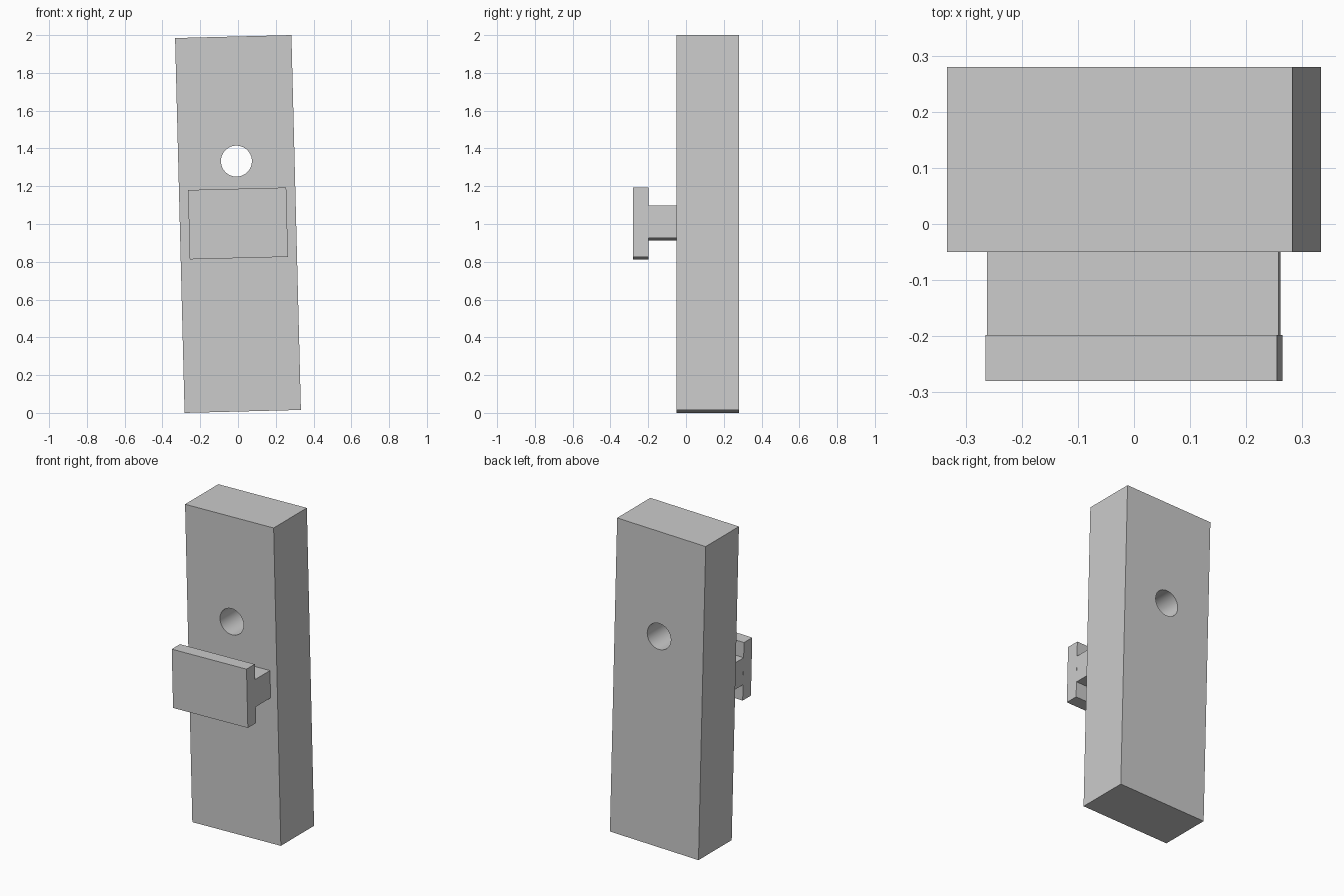
import bpy
import math
from mathutils import Matrix, Vector

if "Cube" in bpy.data.objects:
    bpy.data.objects.remove(bpy.data.objects["Cube"], do_unlink=True)

# One plain grey for the whole model
GREY = (0.6, 0.6, 0.6, 1)
grey = bpy.data.materials.new("light grey")
grey.use_nodes = True
grey.diffuse_color = GREY
grey.node_tree.nodes["Principled BSDF"].inputs["Base Color"].default_value = GREY

# The whole assembly leans slightly about its centre
LEAN = Matrix.Translation((0, 0, 1)) @ Matrix.Rotation(math.radians(-1.45), 4, "Y")


def finish(name):
    obj = bpy.context.object
    obj.name = obj.data.name = name
    obj.data.materials.append(grey)
    return obj


def box(name, width, height, y_front, y_back, z=0):
    """Box in the leaning frame, spanning y_front to y_back."""
    bpy.ops.mesh.primitive_cube_add(size=1)
    obj = finish(name)
    obj.data.transform(Matrix.Diagonal((width, y_back - y_front, height, 1)))
    obj.data.transform(Matrix.Translation((0, (y_front + y_back) / 2, z)))
    obj.data.transform(LEAN)
    return obj


# Main block, with a raised T-shaped rail on its front
block = box("main_block", 0.616, 1.985, -0.05, 0.28)
box("rail_stem", 0.519, 0.171, -0.198, -0.05, 0.005)
box("rail_plate", 0.52, 0.367, -0.28, -0.198, 0.003)

# Round hole through the block
bpy.ops.mesh.primitive_cylinder_add(vertices=64, radius=0.082, depth=1)
drill = finish("hole_cutter")
drill.data.transform(Matrix.Rotation(math.pi / 2, 4, "X"))
drill.data.transform(Matrix.Translation(Vector((0, 0.1, 0.333))))
drill.data.transform(LEAN)
drill.hide_render = True

bpy.ops.object.select_all(action="DESELECT")
block.select_set(True)
bpy.context.view_layer.objects.active = block
cut = block.modifiers.new("hole", "BOOLEAN")
cut.operation = "DIFFERENCE"
cut.solver = "EXACT"
cut.object = drill
bpy.ops.object.modifier_apply(modifier=cut.name)
bpy.data.objects.remove(drill, do_unlink=True)
bpy.ops.object.shade_smooth_by_angle(angle=math.radians(30))
